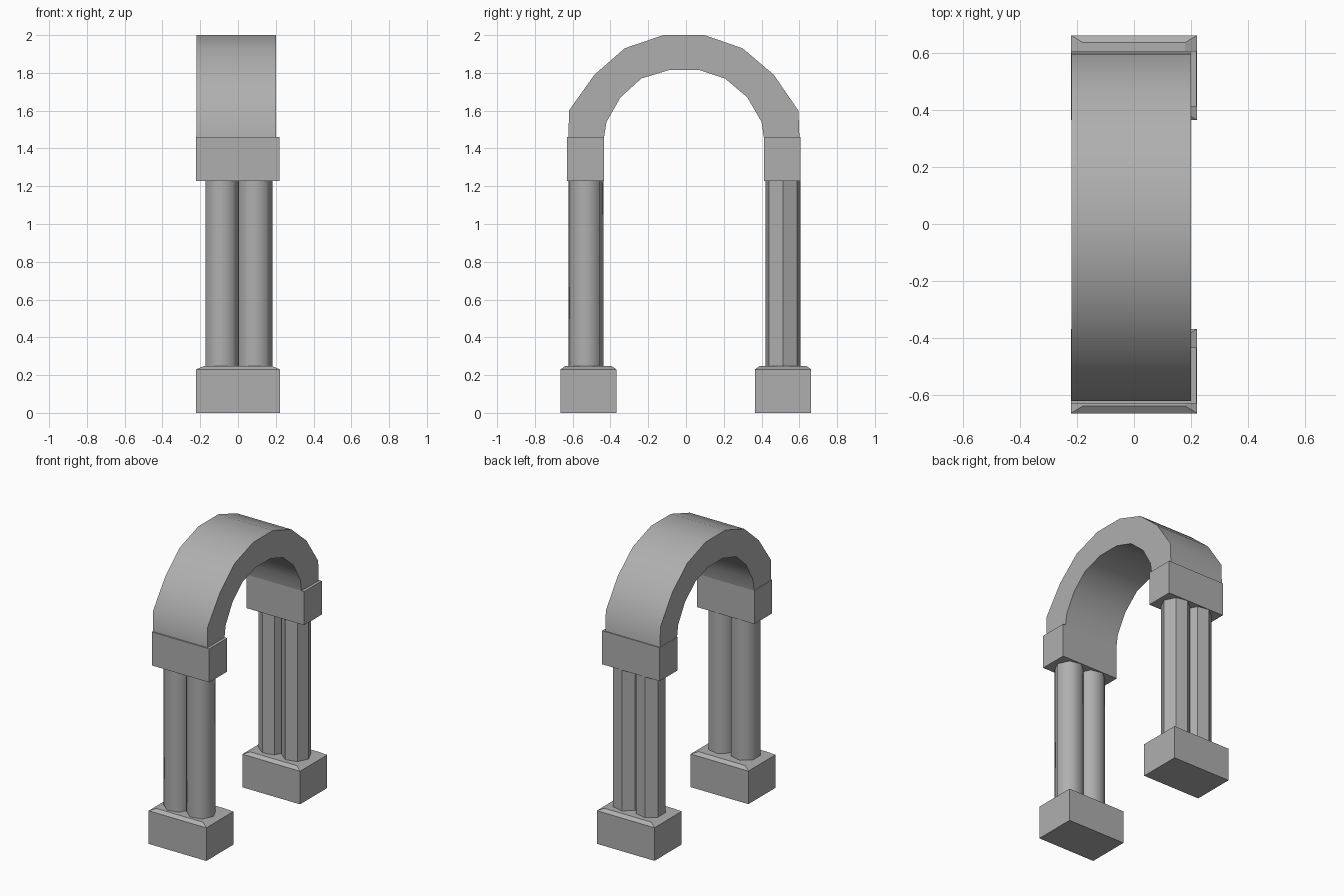
import bpy, bmesh
from math import radians

if "Cube" in bpy.data.objects:
    bpy.data.objects.remove(bpy.data.objects["Cube"])

stone = bpy.data.materials.new("grey_stone")
stone.diffuse_color = (0.43, 0.43, 0.43, 1)
stone.use_nodes = True
stone.node_tree.nodes["Principled BSDF"].inputs["Base Color"].default_value = stone.diffuse_color


def add_object(name, bm, smooth_angle=None):
    bmesh.ops.recalc_face_normals(bm, faces=bm.faces)
    mesh = bpy.data.meshes.new(name)
    bm.to_mesh(mesh)
    bm.free()
    mesh.materials.append(stone)
    obj = bpy.data.objects.new(name, mesh)
    bpy.context.collection.objects.link(obj)
    if smooth_angle:
        bpy.ops.object.select_all(action='DESELECT')
        obj.select_set(True)
        bpy.context.view_layer.objects.active = obj
        bpy.ops.object.shade_smooth_by_angle(angle=radians(smooth_angle))
    return obj


def block(bm, x, y, z):
    """Box spanning the three (min, max) ranges."""
    for v in bmesh.ops.create_cube(bm, size=1)['verts']:
        v.co = [r[0] if c < 0 else r[1] for r, c in zip((x, y, z), v.co)]


# Plinths: block with a shallow sloped rim on top
def plinth(name, y0, y1):
    bm = bmesh.new()
    block(bm, (-0.222, 0.222), (y0, y1), (0, 0.23))
    top = max(bm.faces, key=lambda f: f.calc_center_median().z)
    new = bmesh.ops.extrude_discrete_faces(bm, faces=[top])['faces'][0]
    mid = (y0 + y1) / 2
    for v in new.verts:
        v.co.x *= 0.18 / 0.222
        v.co.y = mid + (v.co.y - mid) * 0.83
        v.co.z = 0.248
    add_object(name, bm)


# Paired seven-sided columns with one edge pointing to +x
def column(name, x, y, smooth_angle):
    bm = bmesh.new()
    bmesh.ops.create_cone(bm, cap_ends=True, segments=7, radius1=0.0945,
                          radius2=0.0945, depth=1.16)
    first = max(bm.verts, key=lambda v: v.co.x + v.co.y * 1e-3)
    first = max(bm.verts, key=lambda v: abs(v.co.y) < 1e-4)
    on_x = abs(first.co.y) < 1e-4
    if on_x:
        flip = 1 if first.co.x > 0 else -1
        for v in bm.verts:
            v.co.x *= flip
    else:
        # primitive starts on the y axis: turn that edge to +x
        first = min(bm.verts, key=lambda v: abs(v.co.x))
        sign = 1 if first.co.y > 0 else -1
        for v in bm.verts:
            v.co.x, v.co.y = sign * v.co.y, v.co.x
    bmesh.ops.translate(bm, verts=bm.verts, vec=(x, y, 0.82))
    add_object(name, bm, smooth_angle)


# Capitals
def capital(name, y0, y1):
    bm = bmesh.new()
    block(bm, (-0.222, 0.22), (y0, y1), (1.227, 1.46))
    add_object(name, bm)


plinth("front_plinth", -0.665, -0.368)
plinth("back_plinth", 0.365, 0.663)
for side, x in (("left", -0.087), ("right", 0.089)):
    column(f"front_{side}_column", x, -0.53, 55)
    column(f"back_{side}_column", x, 0.514, None)
capital("front_capital", -0.63, -0.434)
capital("back_capital", 0.412, 0.607)

# Arch: half-ring profile extruded along x
outer = [(-0.622, 1.42), (-0.62, 1.6), (-0.485, 1.79), (-0.325, 1.93),
         (-0.12, 2.0), (0.098, 2.0), (0.30, 1.93), (0.465, 1.79),
         (0.595, 1.6), (0.602, 1.42)]
inner = [(-0.44, 1.42), (-0.421, 1.54), (-0.347, 1.67), (-0.237, 1.77),
         (-0.09, 1.815), (0.07, 1.815), (0.207, 1.77), (0.325, 1.67),
         (0.40, 1.54), (0.418, 1.42)]
bm = bmesh.new()
lo, li, ro, ri = [[bm.verts.new((x, y, z)) for y, z in pts]
                  for x in (-0.22, 0.2) for pts in (outer, inner)]
for a, b in ((lo, li), (ro, ri), (lo, ro), (li, ri)):
    for i in range(len(outer) - 1):
        bm.faces.new((a[i], a[i + 1], b[i + 1], b[i]))
for i in (0, -1):
    bm.faces.new((lo[i], li[i], ri[i], ro[i]))
add_object("arch", bm, 40)
